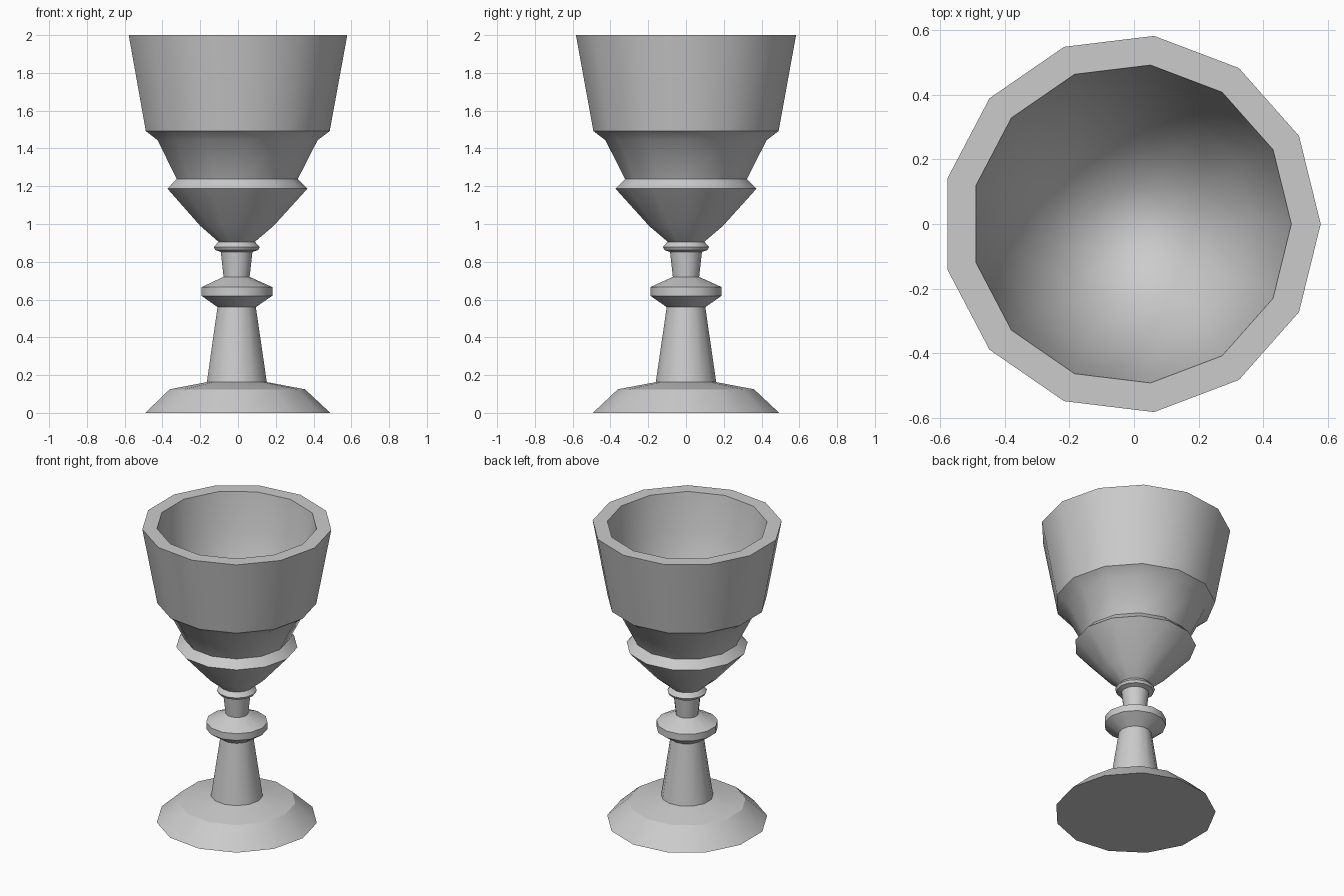
import bpy, bmesh, math

if "Cube" in bpy.data.objects:
    bpy.data.objects.remove(bpy.data.objects["Cube"])

SIDES = 13
CX = -0.0085  # odd side count: shift so the bounding box is centred


def lathe(name, profile):
    """Revolve (radius, z) points, listed along the outside from the bottom up."""
    bm = bmesh.new()
    rings = []
    for r, z in profile:
        n = 1 if r == 0 else SIDES
        rings.append([bm.verts.new((CX + r * math.cos(math.tau * i / SIDES),
                                    r * math.sin(math.tau * i / SIDES), z))
                      for i in range(n)])
    for a, b in zip(rings, rings[1:]):
        for i in range(SIDES):
            j = (i + 1) % SIDES
            if len(a) == 1:
                bm.faces.new((a[0], b[j], b[i]))
            elif len(b) == 1:
                bm.faces.new((a[i], a[j], b[0]))
            else:
                bm.faces.new((a[i], a[j], b[j], b[i]))
    mesh = bpy.data.meshes.new(name)
    bm.to_mesh(mesh)
    bm.free()
    obj = bpy.data.objects.new(name, mesh)
    bpy.context.collection.objects.link(obj)
    bpy.ops.object.select_all(action='DESELECT')
    obj.select_set(True)
    bpy.context.view_layer.objects.active = obj
    bpy.ops.object.shade_smooth_by_angle(angle=math.radians(30))
    return obj


# Flared foot with a flat underside
lathe("foot", [(0, 0), (0.497, 0), (0.363, 0.125), (0.161, 0.163)])

# Stem: tapered shaft, round knop, neck and small collar
lathe("stem", [(0.161, 0.163), (0.103, 0.56), (0.19, 0.62), (0.19, 0.666),
               (0.07, 0.72), (0.085, 0.852), (0.115, 0.862),
               (0.123, 0.878), (0.098, 0.906)])

# Bowl: stepped outside, flat rim, rounded hollow inside
lathe("bowl", [(0.098, 0.906), (0.197, 0.99), (0.376, 1.187), (0.325, 1.238),
               (0.43, 1.444), (0.494, 1.492), (0.587, 2.0),
               (0.496, 2.0), (0.46, 1.75), (0.38, 1.48), (0.25, 1.27),
               (0.12, 1.17), (0, 1.14)])
